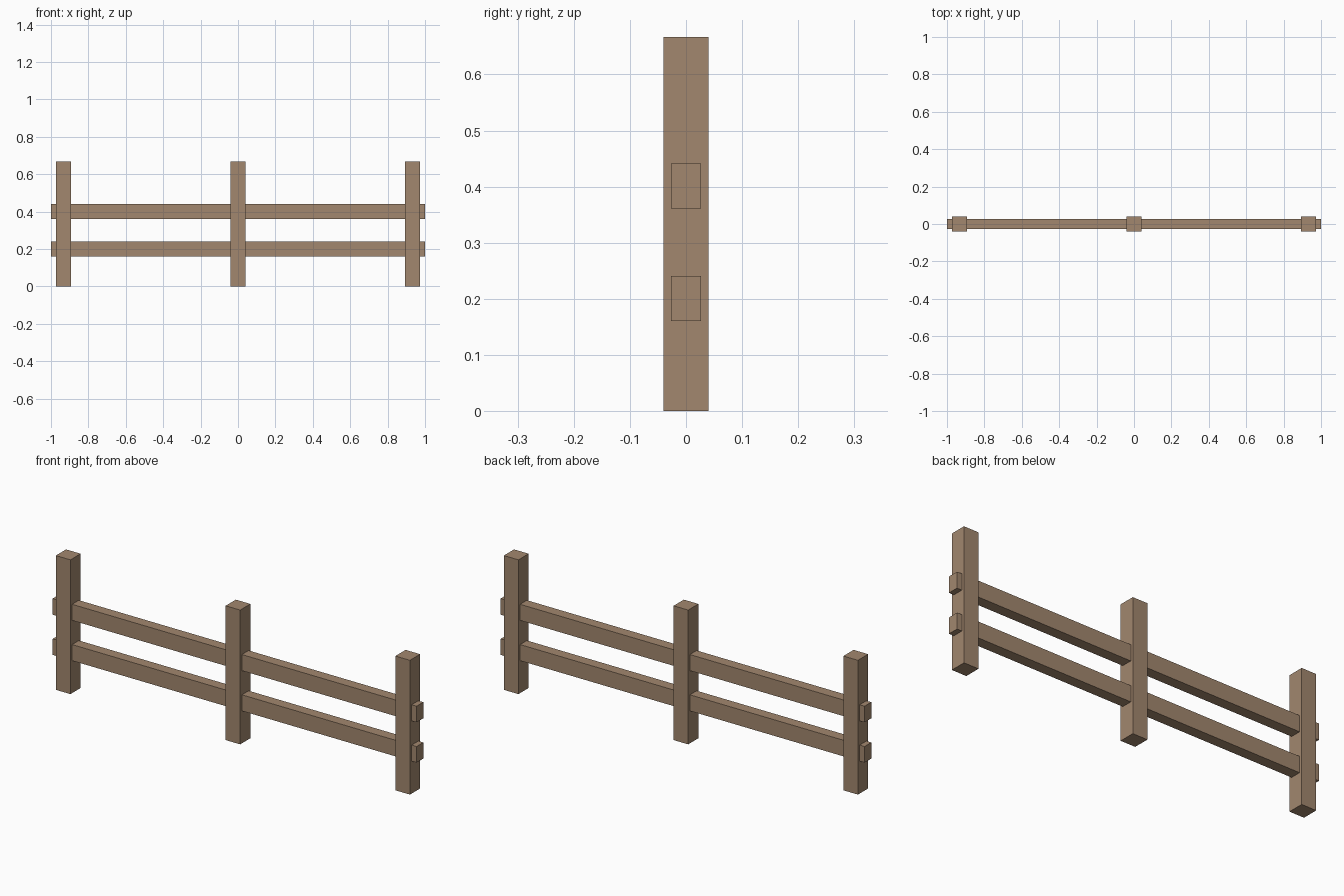
import bpy

if "Cube" in bpy.data.objects:
    bpy.data.objects.remove(bpy.data.objects["Cube"])

wood = bpy.data.materials.new("weathered_wood")
wood.diffuse_color = (0.36, 0.242, 0.156, 1.0)
wood.use_nodes = True
wood.node_tree.nodes["Principled BSDF"].inputs["Base Color"].default_value = wood.diffuse_color


def box(name, center, size):
    bpy.ops.mesh.primitive_cube_add(size=1, location=center)
    ob = bpy.context.object
    ob.name = name
    ob.scale = size
    bpy.ops.object.transform_apply(location=False, rotation=False, scale=True)
    ob.data.materials.append(wood)
    return ob


# Three square upright posts
POST_H = 0.667
for name, x in (("left_post", -0.933), ("middle_post", 0.0), ("right_post", 0.933)):
    box(name, (x, 0, POST_H / 2), (0.08, 0.08, POST_H))

# Two long rails passing through the posts
for name, z in (("lower_rail", 0.201), ("upper_rail", 0.401)):
    box(name, (0, 0, z), (2.0, 0.053, 0.08))
